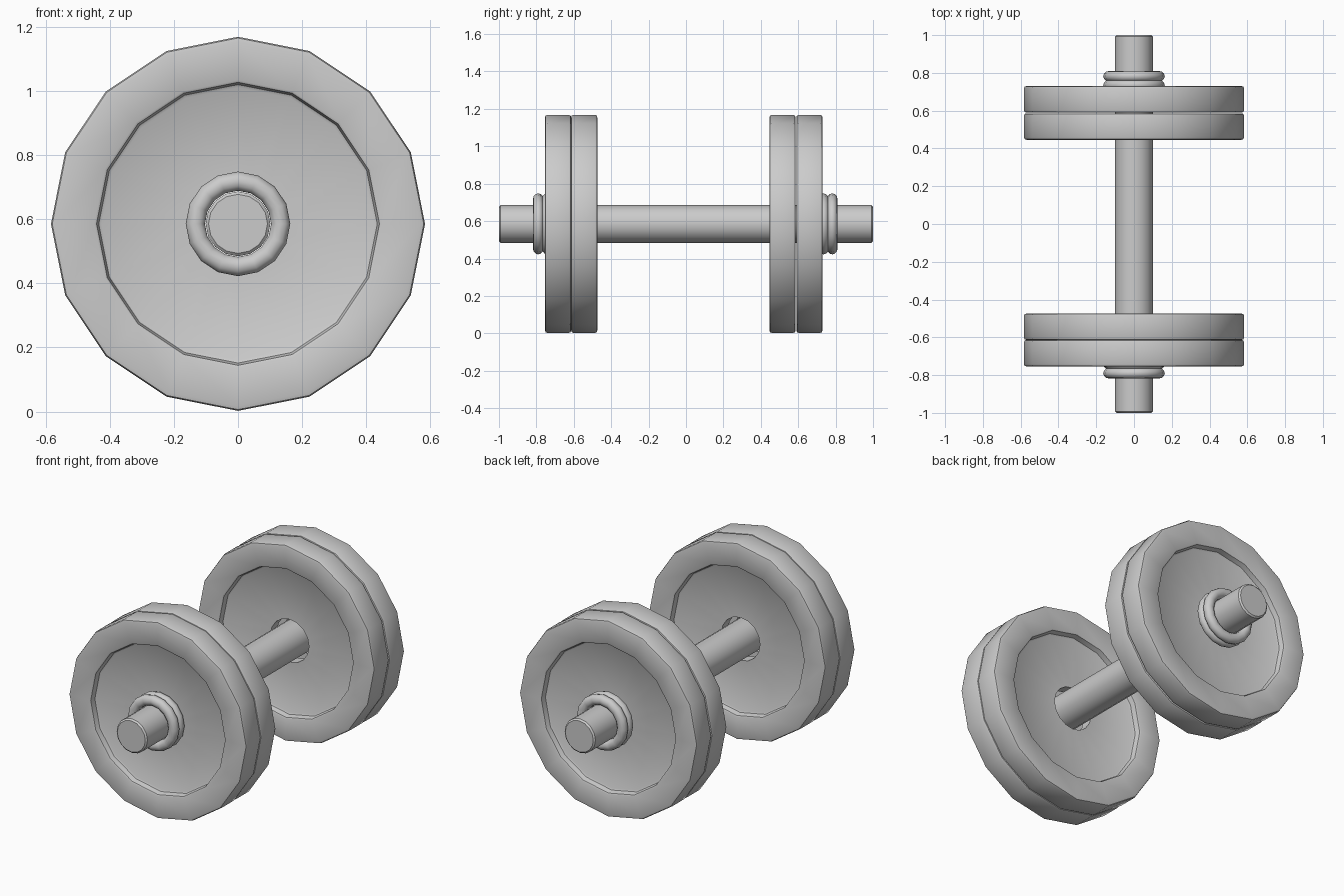
import bpy, bmesh, math

if "Cube" in bpy.data.objects:
    bpy.data.objects.remove(bpy.data.objects["Cube"])

CZ = 0.585   # height of the bar axis
SIDES = 16


def revolve(name, profile, y, sides=SIDES, closed=True):
    """Spin (radius, offset) points about the bar axis at position y."""
    bm = bmesh.new()
    rings = []
    for i in range(sides):
        a = 2 * math.pi * i / sides
        rings.append([bm.verts.new((r * math.sin(a), o, r * math.cos(a))) for r, o in profile])
    n = len(profile)
    for i in range(sides):
        a, b = rings[i], rings[(i + 1) % sides]
        for j in range(n if closed else n - 1):
            k = (j + 1) % n
            bm.faces.new((a[j], a[k], b[k], b[j]))
    if not closed:
        bm.faces.new([r[0] for r in rings])
        bm.faces.new([r[-1] for r in rings])
    bmesh.ops.recalc_face_normals(bm, faces=bm.faces)
    me = bpy.data.meshes.new(name)
    bm.to_mesh(me)
    bm.free()
    ob = bpy.data.objects.new(name, me)
    ob.location = (0, y, CZ)
    bpy.context.collection.objects.link(ob)
    bpy.ops.object.select_all(action='DESELECT')
    ob.select_set(True)
    bpy.context.view_layer.objects.active = ob
    bpy.ops.object.shade_smooth_by_angle(angle=math.radians(40))
    return ob


# Bar with slightly eased ends
revolve("bar", [(0.092, -1), (0.101, -0.992), (0.101, 0.992), (0.092, 1)], 0, closed=False)

# Weight plate profile: rounded rim, recessed web on both faces, centre hole
half = [(0.127, 0.032), (0.425, 0.032), (0.434, 0.037), (0.441, 0.066),
        (0.448, 0.070), (0.568, 0.070), (0.579, 0.067), (0.583, 0.057)]
plate = half + [(r, -o) for r, o in reversed(half)]
for name, y in (("front_outer_plate", -0.684), ("front_inner_plate", -0.544),
                ("back_inner_plate", 0.516), ("back_outer_plate", 0.660)):
    revolve(name, plate, y)

# Rounded collar rings, two at each end
ring = [(0.133 + 0.030 * math.cos(t * math.pi / 6), 0.028 * math.sin(t * math.pi / 6))
        for t in range(12)]
for name, y in (("front_outer_collar", -0.790), ("front_inner_collar", -0.742),
                ("back_inner_collar", 0.735), ("back_outer_collar", 0.782)):
    revolve(name, ring, y)
